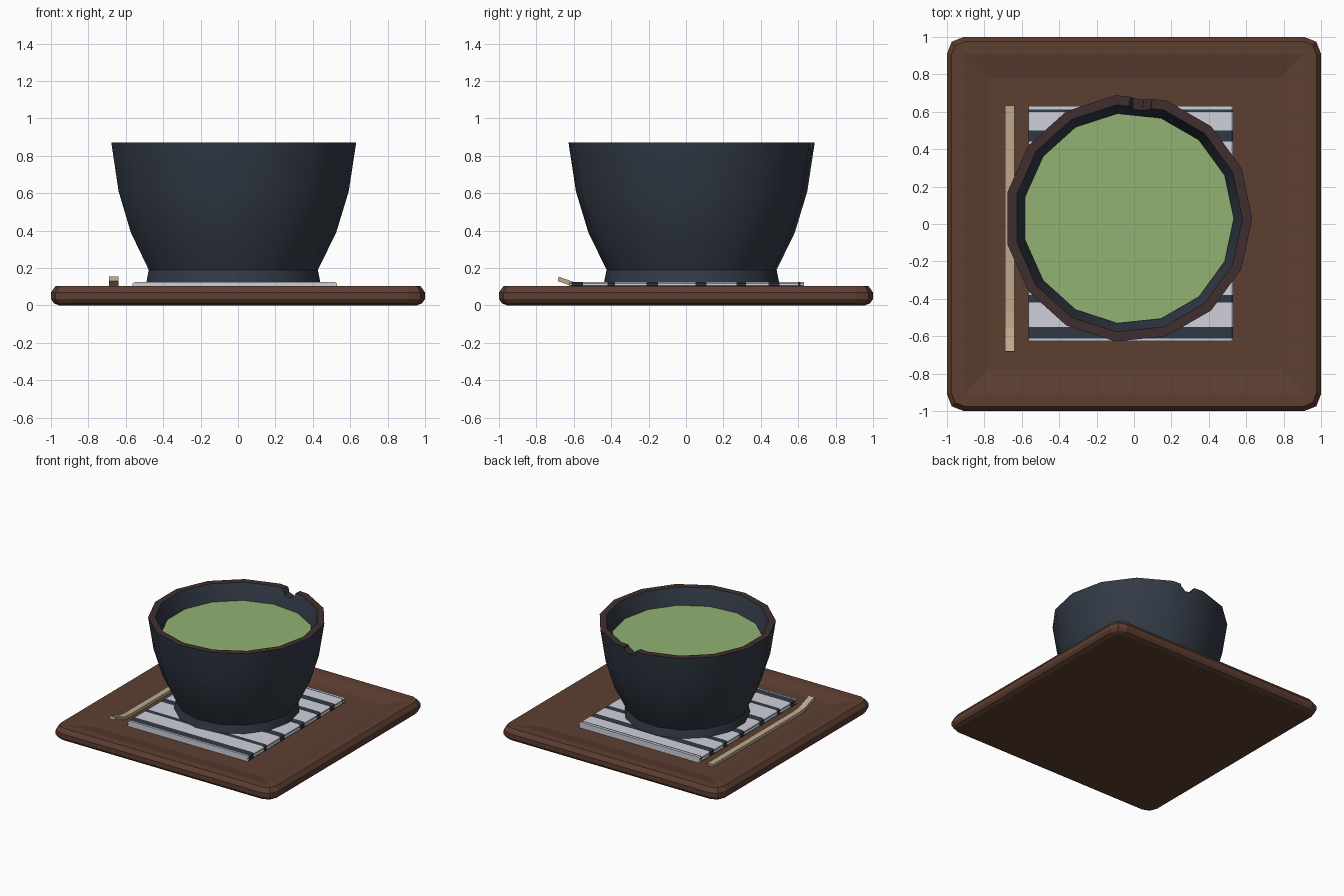
import bpy, bmesh, math
from mathutils import Vector

if "Cube" in bpy.data.objects:
    bpy.data.objects.remove(bpy.data.objects["Cube"])


def mat(name, rgb):
    m = bpy.data.materials.new(name)
    lin = [((c / 255 + 0.055) / 1.055) ** 2.4 for c in rgb]
    m.diffuse_color = (*lin, 1)
    m.use_nodes = True
    m.node_tree.nodes["Principled BSDF"].inputs["Base Color"].default_value = m.diffuse_color
    return m


WOOD = mat("brown wood", (93, 62, 48))
GLAZE = mat("dark slate glaze", (50, 58, 70))
CLAY = mat("dark brown clay", (64, 47, 47))
TEA = mat("green tea", (145, 178, 116))
CLOTH = mat("pale cloth", (207, 208, 218))
STRIPE = mat("navy stripe", (48, 57, 68))
BAMBOO = mat("pale bamboo", (190, 170, 140))


def loft(name, rings, mats, rule=None, smooth=None):
    """Skin a list of equal-length closed rings and cap both ends."""
    bm = bmesh.new()
    vr = [[bm.verts.new(p) for p in r] for r in rings]
    n = len(vr[0])
    for i, (a, b) in enumerate(zip(vr, vr[1:])):
        for k in range(n):
            f = bm.faces.new((a[k], a[(k + 1) % n], b[(k + 1) % n], b[k]))
            f.material_index = rule(i) if rule else 0
    bm.faces.new(vr[0][::-1])
    f = bm.faces.new(vr[-1])
    f.material_index = rule(len(rings) - 2) if rule else 0
    bmesh.ops.recalc_face_normals(bm, faces=bm.faces)
    me = bpy.data.meshes.new(name)
    bm.to_mesh(me)
    bm.free()
    for m in mats:
        me.materials.append(m)
    ob = bpy.data.objects.new(name, me)
    bpy.context.collection.objects.link(ob)
    if smooth:
        bpy.ops.object.select_all(action='DESELECT')
        ob.select_set(True)
        bpy.context.view_layer.objects.active = ob
        bpy.ops.object.shade_smooth_by_angle(angle=math.radians(smooth))
    return ob


# tray: rounded square rings, with a shallow sunken floor
def square_ring(h, z, c):
    q = [(h, h - c), (h - c * 0.28, h - c * 0.28), (h - c, h)]
    pts = []
    for k in range(4):
        for x, y in q:
            for _ in range(k):
                x, y = -y, x
            pts.append((x, y, z))
    return pts


loft("tray", [square_ring(*r) for r in (
    (0.955, 0, 0.06), (0.985, 0.012, 0.08), (1.0, 0.035, 0.09),
    (1.0, 0.07, 0.09), (0.975, 0.105, 0.07), (0.91, 0.105, 0.004),
    (0.78, 0.078, 0.004))], [WOOD])

# folded napkin: two-layer cross-section run along y, cut at each stripe
L, R = -0.565, 0.53
section = [(L + .01, .077), (R - .01, .077), (R, .084), (R, .094), (R - .008, .1),
           (R, .106), (R, .117), (R - .012, .125), (L + .012, .125), (L, .117),
           (L, .106), (L + .008, .1), (L, .094), (L, .084)]
stripes = [(-.612, -.55), (-.42, -.38), (-.21, -.15), (.05, .11),
           (.27, .32), (.44, .50), (.60, .612)]
cuts = [-.625] + [v for s in stripes for v in s] + [.63]
loft("napkin", [[(x, y, z) for x, z in section] for y in cuts],
     [CLOTH, STRIPE], lambda i: i % 2)

# bowl: 15-sided turned profile
CX, CY, N = -0.03, 0.03, 15


def round_ring(r, z):
    return [(CX + r * math.cos(math.tau * k / N), CY + r * math.sin(math.tau * k / N), z)
            for k in range(N)]


profile = [(.47, .125), (.457, .19), (.555, .39), (.622, .61), (.662, .872),
           (.61, .872), (.57, .75), (.54, .62), (.45, .35), (.3, .25)]
bowl = loft("bowl", [round_ring(*p) for p in profile], [GLAZE, CLAY],
            lambda i: 1 if i == 4 else 0, smooth=30)

# chip in the rim, cut at the back
a = math.radians(84)
d = Vector((math.cos(a), math.sin(a), 0))
t = Vector((-d.y, d.x, 0))
c = Vector((CX, CY, .885))
cutter = loft("chip_cutter", [
    [c + d * s + t * (.065 * math.cos(k * math.tau / 7)) + Vector((0, 0, .065 * math.sin(k * math.tau / 7)))
     for k in range(7)] for s in (.5, .8)], [CLAY])
cutter.hide_render = True
mod = bowl.modifiers.new("chip", 'BOOLEAN')
mod.operation = 'DIFFERENCE'
mod.solver = 'EXACT'
mod.object = cutter
bpy.context.view_layer.objects.active = bowl
bpy.ops.object.modifier_apply(modifier="chip")
bpy.data.objects.remove(cutter)

# tea surface
loft("tea", [round_ring(.545, .70), round_ring(.564, .742)], [TEA])

# bamboo scoop with an upturned tip
path = [(-.685, .13), (-.62, .107), (-.56, .085), (-.48, .078), (.63, .078)]
loft("scoop", [[(-.69, y, z), (-.64, y, z), (-.64, y + .004, z + .024), (-.69, y + .004, z + .024)]
               for y, z in path], [BAMBOO])
